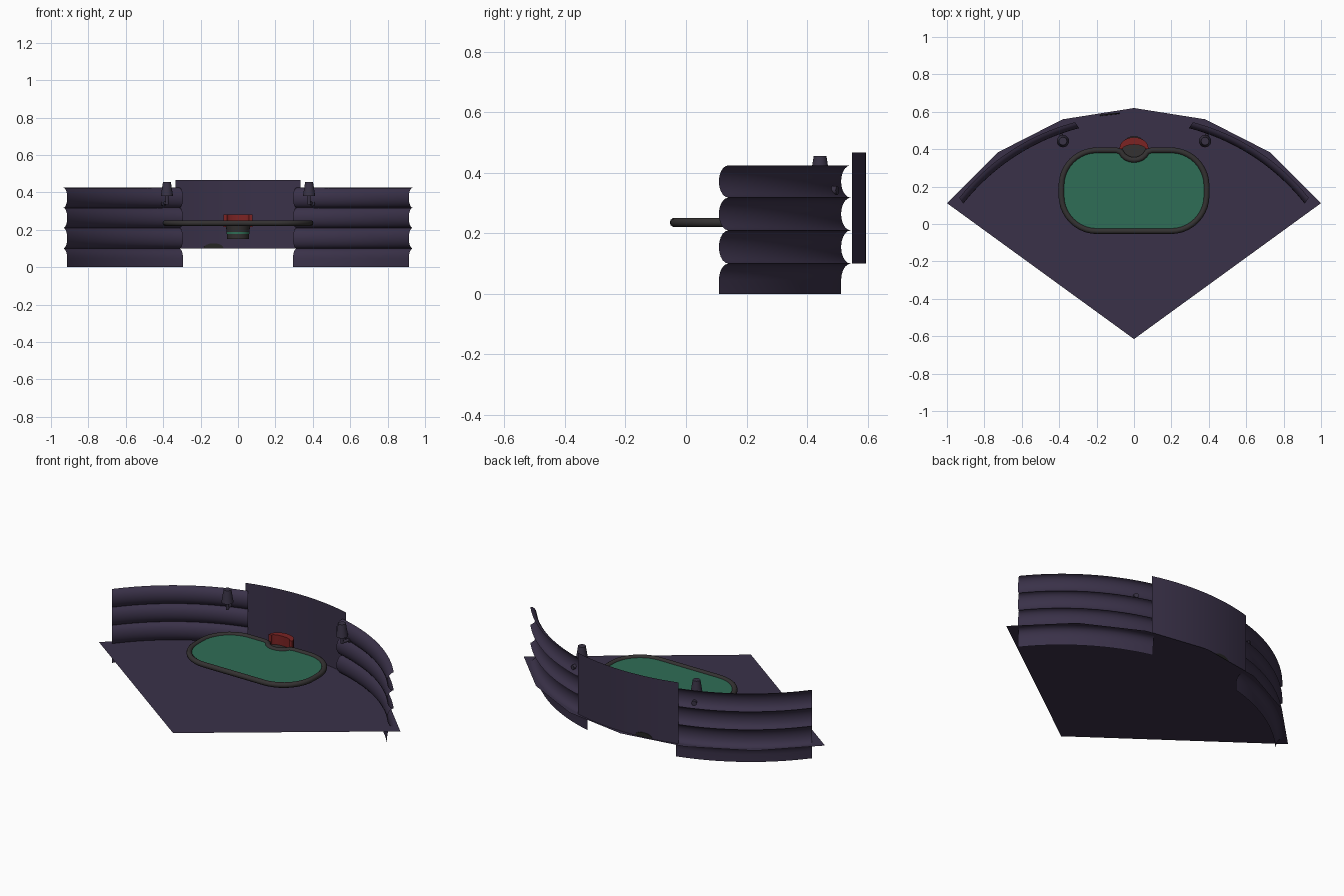
import bpy, bmesh, math
from mathutils import Vector

if "Cube" in bpy.data.objects:
    bpy.data.objects.remove(bpy.data.objects["Cube"])

APEX = Vector((0, -0.615, 0))


def mat(name, r, g, b):
    m = bpy.data.materials.new(name)
    m.diffuse_color = (r, g, b, 1)
    m.use_nodes = True
    m.node_tree.nodes["Principled BSDF"].inputs["Base Color"].default_value = m.diffuse_color
    return m


PURPLE = mat("dusk_purple", 0.042, 0.031, 0.066)
LAMP = mat("lamp_purple", 0.04, 0.032, 0.058)
GREEN = mat("felt_green", 0.028, 0.155, 0.093)
GREY = mat("rail_grey", 0.034, 0.031, 0.031)
RED = mat("seat_red", 0.2, 0.017, 0.017)
OLIVE = mat("dark_olive", 0.02, 0.02, 0.018)


def mesh_obj(name, verts, faces, m, smooth=None):
    me = bpy.data.meshes.new(name)
    me.from_pydata([tuple(v) for v in verts], [], faces)
    bm = bmesh.new()
    bm.from_mesh(me)
    bmesh.ops.recalc_face_normals(bm, faces=bm.faces)
    bm.to_mesh(me)
    bm.free()
    ob = bpy.data.objects.new(name, me)
    bpy.context.collection.objects.link(ob)
    me.materials.append(m)
    if smooth:
        bpy.ops.object.select_all(action='DESELECT')
        ob.select_set(True)
        bpy.context.view_layer.objects.active = ob
        bpy.ops.object.shade_smooth_by_angle(angle=math.radians(smooth))
    return ob


def grid_faces(rows, cols):
    return [(i * cols + j, i * cols + j + 1, (i + 1) * cols + j + 1, (i + 1) * cols + j)
            for i in range(rows - 1) for j in range(cols - 1)]


def polar(r, deg, z):
    a = math.radians(deg)
    return APEX + Vector((r * math.cos(a), r * math.sin(a), z))


def prism(name, outline, z0, z1, m, smooth=None):
    n = len(outline)
    v = [(x, y, z) for z in (z0, z1) for x, y in outline]
    f = [tuple(range(n)), tuple(range(n, 2 * n))]
    f += [(i, (i + 1) % n, n + (i + 1) % n, n + i) for i in range(n)]
    return mesh_obj(name, v, f, m, smooth)


def cone(name, a, b, r1, r2, m, n=20):
    # tapered round bar from a to b
    a, b = Vector(a), Vector(b)
    q = (b - a).to_track_quat('Z', 'Y')
    v = []
    for p, r in ((a, r1), (b, r2)):
        for i in range(n):
            t = 2 * math.pi * i / n
            v.append(p + q @ Vector((r * math.cos(t), r * math.sin(t), 0)))
    f = [tuple(range(n)), tuple(range(n, 2 * n))]
    f += [(i, (i + 1) % n, n + (i + 1) % n, n + i) for i in range(n)]
    return mesh_obj(name, v, f, m, 40)


# Fan shaped floor sheet
floor = [APEX + Vector((0, 0, 0.1))] + [polar(1.235, 36 + 18 * i, 0.1) for i in range(7)]
mesh_obj("floor", floor, [tuple(range(8))], PURPLE)

# Curved centre back wall
N = 13
back = [polar(1.21, 74 + 32 * i / (N - 1), z) for z in (0.1, 0.467) for i in range(N)]
mesh_obj("back_wall", back, grid_faces(2, N), PURPLE, 30)

# Padded side walls: bolster profile swept around the arc
profile = []
seams = [-0.01, 0.1, 0.21, 0.318, 0.425]
for k in range(4):
    z0, z1 = seams[k], seams[k + 1]
    for i in range(11):
        if k == 0 and i < 5:
            continue
        if k and i == 0:
            continue
        c = -math.cos(math.pi * i / 10)
        z = (z0 + z1) / 2 + c * (z1 - z0) / 2
        profile.append((0.038 * (1 - math.sqrt(max(0, 1 - c * c))), z))
profile.insert(0, (0.0, 0.0))
for side in (1, -1):
    v = []
    out = Vector((0.545, 0.84, 0))
    for d, z in profile:
        for j in range(25):
            p = polar(1.165, 38.4 + 37.0 * j / 24, z) + out * d
            v.append((p.x * side, p.y, p.z))
    name = "right" if side == 1 else "left"
    mesh_obj(name + "_padded_wall", v, grid_faces(len(profile), 25), PURPLE, 50)

    # Wall lamp: shade, stem and arm
    x, y = 0.38 * side, 0.443
    cone(name + "_lamp_shade", (x, y, 0.38), (x, y, 0.456), 0.033, 0.021, LAMP)
    cone(name + "_lamp_stem", (x, y, 0.335), (x, y, 0.39), 0.008, 0.009, LAMP, 12)
    cone(name + "_lamp_arm", (x, y, 0.342), (x * 1.04, y + 0.055, 0.342), 0.009, 0.009, LAMP, 12)
    cone(name + "_lamp_mount", (x * 1.04, 0.482, 0.342), (x * 1.06, 0.5, 0.342), 0.014, 0.014, LAMP, 12)

# Table outline: rounded rectangle with a notch at the back for the seat
R, HX, HY, CY = 0.19, 0.388, 0.216, 0.178
path = []
for cx, cy, start in ((1, -1, -90), (1, 1, 0), (-1, 1, 90), (-1, -1, 180)):
    if (cx, cy) == (-1, 1):
        path.append((0.095, CY + HY))
        for i in range(9):
            t = math.radians(-20 - 140 * i / 8)
            path.append((0.075 * math.cos(t), 0.408 + 0.066 * math.sin(t)))
        path.append((-0.095, CY + HY))
    for i in range(11):
        t = math.radians(start + 9 * i)
        path.append((cx * (HX - R) + R * math.cos(t), CY + cy * (HY - R) + R * math.sin(t)))
prism("table_felt", path, 0.226, 0.24, GREEN)

# Table rail
cu = bpy.data.curves.new("table_rail", 'CURVE')
cu.dimensions = '3D'
cu.bevel_depth = 0.0155
cu.bevel_resolution = 3
sp = cu.splines.new('POLY')
sp.points.add(len(path) - 1)
for p, (x, y) in zip(sp.points, path):
    p.co = (x, y, 0.236, 1)
sp.use_cyclic_u = True
cu.materials.append(GREY)
rail = bpy.data.objects.new("table_rail", cu)
bpy.context.collection.objects.link(rail)

# Seat in the notch with a curved red backrest
cone("seat_base", (0, 0.405, 0.152), (0, 0.405, 0.185), 0.058, 0.06, GREY, 24)
cone("seat_band", (0, 0.405, 0.178), (0, 0.405, 0.188), 0.062, 0.062, GREEN, 24)
cone("seat_cushion", (0, 0.405, 0.185), (0, 0.405, 0.225), 0.06, 0.066, GREY, 24)
arc = []
for rx, ry, order in ((0.078, 0.062, 1), (0.06, 0.022, -1)):
    pts = [(rx * math.cos(math.radians(a)), 0.402 + ry * math.sin(math.radians(a)))
           for a in range(0, 181, 15)]
    arc += pts[::order]
prism("seat_backrest", arc, 0.215, 0.283, RED, 40)

# Small dark patch at the foot of the back wall
patch = []
for r in (1.206, 1.2125):
    for i in range(13):
        t = math.pi * i / 12
        patch.append(polar(r, 96.2 - 2.5 * math.cos(t), 0.102 + 0.026 * math.sin(t)))
f = [tuple(range(13)), tuple(range(13, 26))]
f += [(i, (i + 1) % 13, 13 + (i + 1) % 13, 13 + i) for i in range(13)]
mesh_obj("wall_patch", patch, f, OLIVE)
